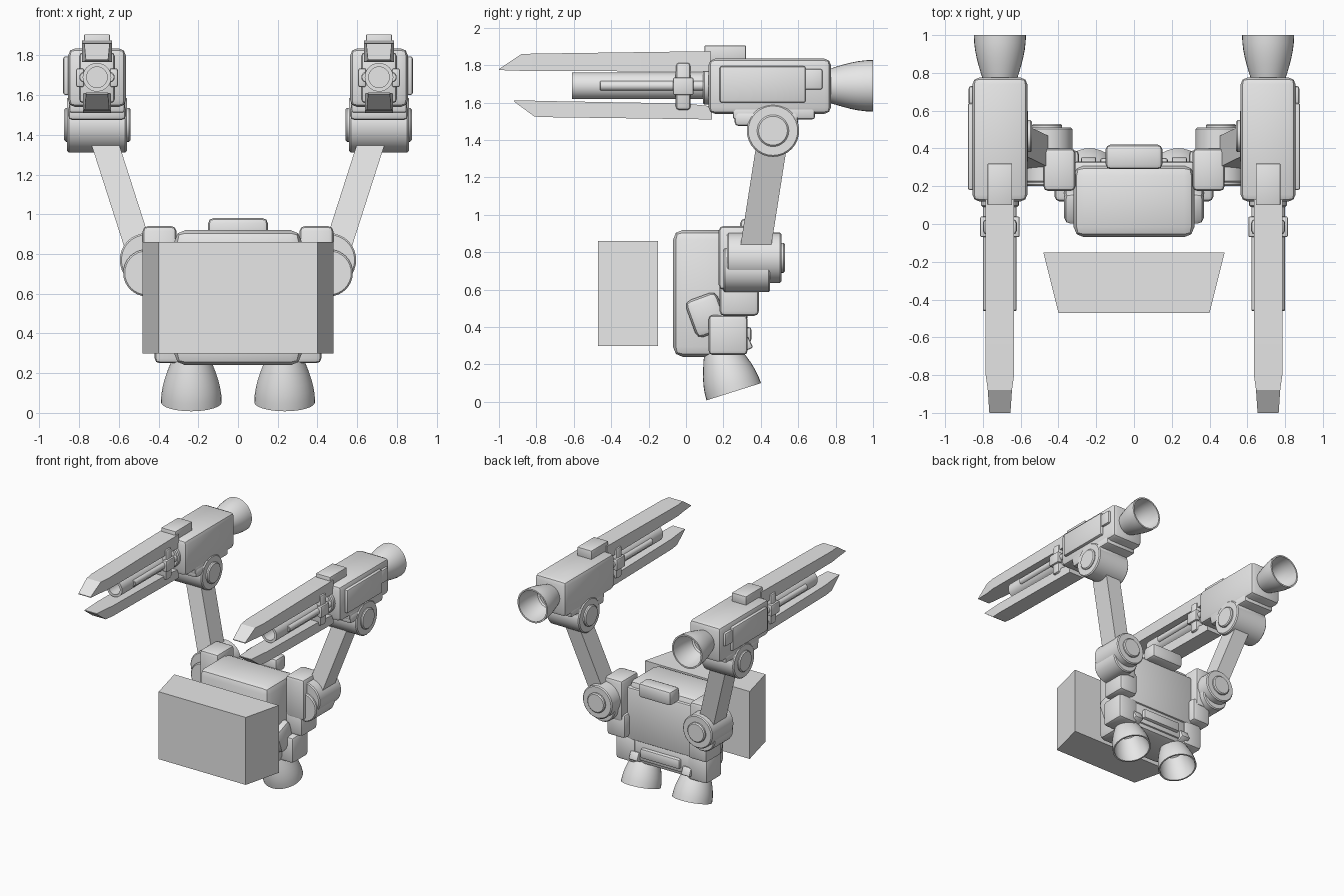
import bpy, bmesh, math
from mathutils import Vector, Matrix

cube = bpy.data.objects.get("Cube")
if cube:
    bpy.data.objects.remove(cube, do_unlink=True)

grey = bpy.data.materials.new("plain_grey")
grey.use_nodes = True
grey.diffuse_color = (0.8, 0.8, 0.8, 1)
grey.node_tree.nodes["Principled BSDF"].inputs["Base Color"].default_value = (0.8, 0.8, 0.8, 1)
parts = []


def finish(name, bm, mirror):
    bmesh.ops.remove_doubles(bm, verts=bm.verts[:], dist=0.0001)
    bmesh.ops.recalc_face_normals(bm, faces=bm.faces[:])
    mesh = bpy.data.meshes.new(name)
    bm.to_mesh(mesh)
    bm.free()
    mesh.materials.append(grey)
    ob = bpy.data.objects.new(name, mesh)
    bpy.context.collection.objects.link(ob)
    if mirror:
        mod = ob.modifiers.new("mirror", 'MIRROR')
        mod.use_mirror_merge = False
    parts.append(ob)


def box(name, x, y, z, bevel=0.0, mirror=True, tilt=0.0, segments=2):
    """Box from (min, max) ranges, bevelled, optionally tilted about x."""
    bm = bmesh.new()
    bmesh.ops.create_cube(bm, size=1)
    size = [r[1] - r[0] for r in (x, y, z)]
    mid = [(r[1] + r[0]) / 2 for r in (x, y, z)]
    bmesh.ops.scale(bm, vec=size, verts=bm.verts[:])
    if bevel:
        bmesh.ops.bevel(bm, geom=bm.edges[:], offset=bevel, segments=segments,
                        profile=0.5, affect='EDGES')
    bm.transform(Matrix.Translation(mid) @ Matrix.Rotation(math.radians(tilt), 4, 'X'))
    finish(name, bm, mirror)


def loft(name, cx, sections, mirror=True):
    """Rectangular sections (y, half width, low z, high z) joined along y."""
    bm = bmesh.new()
    rings = [[bm.verts.new((cx + sx * w, y, z)) for sx, z in
              ((-1, lo), (1, lo), (1, hi), (-1, hi))] for y, w, lo, hi in sections]
    for a, b in zip(rings, rings[1:]):
        for i in range(4):
            j = (i + 1) % 4
            bm.faces.new((a[i], a[j], b[j], b[i]))
    bm.faces.new(rings[0])
    bm.faces.new(rings[-1])
    finish(name, bm, mirror)


def lathe(name, start, axis, profile, sides=32):
    """Spin (radius, distance) points around an axis."""
    bm = bmesh.new()
    rings = [[bm.verts.new((r * math.cos(math.tau * i / sides),
                            r * math.sin(math.tau * i / sides), h))
              for i in range(sides)] for r, h in profile]
    for a, b in zip(rings, rings[1:]):
        for i in range(sides):
            j = (i + 1) % sides
            bm.faces.new((a[i], a[j], b[j], b[i]))
    rot = Vector(axis).to_track_quat('Z', 'Y').to_matrix().to_4x4()
    bm.transform(Matrix.Translation(start) @ rot)
    finish(name, bm, True)


def rod(name, start, axis, radius, length, edge=0.008):
    lathe(name, start, axis, [(0, 0), (radius - edge, 0), (radius, edge),
                              (radius, length - edge), (radius - edge, length), (0, length)])


def nozzle(name, start, axis, neck, mouth, length):
    """Hollow bell with a thin lip."""
    outer = [(neck + (mouth - neck) * math.sin(t * math.pi / 12), length * t / 6) for t in range(7)]
    inner = [(r - 0.012, h) for r, h in reversed(outer)]
    inner[-1] = (inner[-1][0], 0.03)
    lathe(name, start, axis, [(0, 0)] + outer + inner + [(0, 0.03)])


# Front block and backpack
loft("front_block", 0, [(-0.15, 0.48, 0.3, 0.86), (-0.47, 0.4, 0.3, 0.86)], mirror=False)
box("pack_body", (-0.32, 0.32), (-0.07, 0.31), (0.24, 0.92), 0.055, mirror=False, segments=2)
box("back_plate", (-0.32, 0.32), (0.2, 0.33), (0.44, 0.87), 0.015, mirror=False)
box("back_hump", (-0.15, 0.15), (0.29, 0.42), (0.86, 0.98), 0.025, mirror=False)
box("lower_back", (-0.3, 0.3), (0.15, 0.32), (0.28, 0.45), 0.02, mirror=False)
box("lower_back_panel", (-0.18, 0.18), (0.28, 0.35), (0.32, 0.4), 0.015, mirror=False)

# Pack sides
box("shoulder_block", (0.31, 0.48), (0.175, 0.4), (0.6, 0.94), 0.025)
box("shoulder_lower", (0.29, 0.46), (0.18, 0.39), (0.46, 0.66), 0.025)
box("hip_block", (0.24, 0.42), (0.12, 0.33), (0.25, 0.465), 0.025)
box("side_pod", (0.28, 0.37), (0.02, 0.2), (0.36, 0.57), 0.035, tilt=20)
box("nozzle_fin", (0.2, 0.28), (0.22, 0.35), (0.26, 0.33), 0.01, tilt=25)

# Lower thrusters
nozzle("lower_thruster", (0.235, 0.183, 0.283), (0, 0.3, -0.95), 0.09, 0.153, 0.24)

# Shoulder joints
rod("shoulder_joint", (0.46, 0.22, 0.77), (0, 1, 0), 0.135, 0.29)
rod("shoulder_cap", (0.46, 0.5, 0.77), (0, 1, 0), 0.08, 0.03)
rod("shoulder_drum", (0.46, 0.2, 0.705), (0, 1, 0), 0.118, 0.25)

# Upper arm leaning outward and back
bm = bmesh.new()
bmesh.ops.create_cube(bm, size=1)
for v in bm.verts:
    top = v.co.z > 0
    cx, cy, cz = (0.7, 0.47, 1.45) if top else (0.485, 0.365, 0.78)
    v.co = (cx + v.co.x * 0.14, cy + v.co.y * 0.165, cz)
finish("upper_arm", bm, True)

# Elbow joint
rod("elbow_joint", (0.56, 0.465, 1.45), (1, 0, 0), 0.14, 0.3)
rod("elbow_cap", (0.54, 0.465, 1.45), (1, 0, 0), 0.085, 0.335)

# Cannon housing
box("cannon_housing", (0.565, 0.855), (0.12, 0.775), (1.54, 1.835), 0.035)
box("housing_skirt", (0.57, 0.85), (0.25, 0.69), (1.51, 1.58), 0.015)
box("elbow_bracket", (0.565, 0.855), (0.26, 0.6), (1.475, 1.55), 0.02)
box("side_panel", (0.84, 0.88), (0.18, 0.64), (1.6, 1.795), 0.012)
box("side_latch", (0.84, 0.875), (0.63, 0.73), (1.67, 1.78), 0.012)
box("top_sight", (0.645, 0.775), (0.1, 0.32), (1.82, 1.905), 0.004)
nozzle("rear_thruster", (0.71, 0.765, 1.69), (0, 1, 0), 0.09, 0.138, 0.235)

# Rails
loft("upper_rail", 0.71, [(0.13, 0.075, 1.765, 1.875), (-0.8, 0.075, 1.77, 1.862),
                          (-0.88, 0.064, 1.77, 1.86), (-1.0, 0.056, 1.774, 1.78)])
loft("lower_rail", 0.71, [(0.14, 0.07, 1.51, 1.58), (0, 0.07, 1.512, 1.595),
                          (-0.73, 0.07, 1.522, 1.608), (-0.81, 0.062, 1.525, 1.61),
                          (-0.92, 0.055, 1.606, 1.612)])

# Barrel, side rods and clamp
lathe("barrel", (0.71, 0.14, 1.69), (0, -1, 0),
      [(0, 0), (0.072, 0), (0.072, 0.75), (0.052, 0.75), (0.052, 0.6), (0, 0.6)])
rod("barrel_collar", (0.71, 0.13, 1.69), (0, -1, 0), 0.1, 0.04)
for side in (-1, 1):
    label = "outer" if side > 0 else "inner"
    rod(label + "_rod", (0.71 + side * 0.062, 0.13, 1.69), (0, -1, 0), 0.027, 0.59, 0.004)
    cx = 0.71 + side * 0.085
    box(label + "_clamp", (cx - 0.02, cx + 0.02), (-0.07, 0.04), (1.64, 1.735), 0.01)
box("barrel_clamp", (0.62, 0.8), (-0.055, 0.025), (1.56, 1.815), 0.02)

# Smooth curved surfaces, keep hard edges
bpy.ops.object.select_all(action='DESELECT')
for ob in parts:
    ob.select_set(True)
bpy.context.view_layer.objects.active = parts[0]
bpy.ops.object.shade_smooth_by_angle(angle=math.radians(32))
